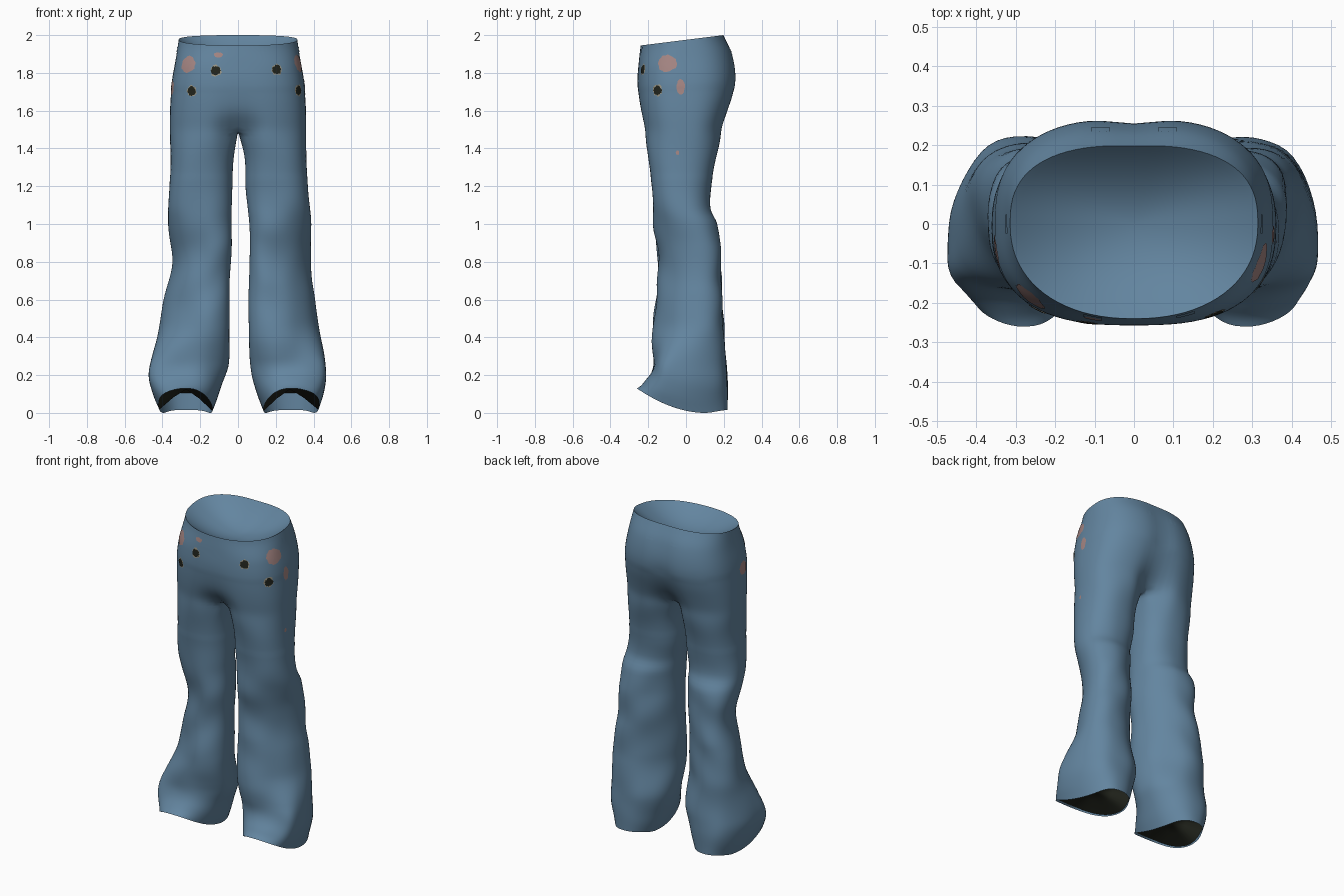
import bpy, bmesh, math, random
from mathutils import Vector, noise
from mathutils.bvhtree import BVHTree

if "Cube" in bpy.data.objects:
    bpy.data.objects.remove(bpy.data.objects["Cube"])

random.seed(4)


def material(name, rgb):
    m = bpy.data.materials.new(name)
    m.diffuse_color = (*rgb, 1)
    m.use_nodes = True
    m.node_tree.nodes["Principled BSDF"].inputs["Base Color"].default_value = m.diffuse_color
    return m


BLUE = material("denim blue", (0.125, 0.235, 0.35))
PINK = material("faded pink", (0.38, 0.24, 0.23))
DARK = material("near black", (0.016, 0.018, 0.012))
TAN = material("frayed tan", (0.33, 0.31, 0.24))

# pelvis: z, half width, front y, back y, front dent, back dent
PELVIS = [(2.0, .314, -.24, .20, 0, .01), (1.9, .328, -.25, .247, 0, .04),
          (1.78, .348, -.257, .268, 0, .05), (1.68, .357, -.254, .257, .03, .10),
          (1.58, .362, -.244, .225, .14, .25), (1.5, .362, -.23, .20, .5, .6)]
# legs: z, front y, back y, right inner x, right outer x, left inner, left outer
LEGS = [(1.5, -.225, .195, .012, .362, .008, .362), (1.4, -.207, .168, .034, .362, .02, .356),
        (1.2, -.182, .134, .04, .37, .03, .362), (1.08, -.172, .128, .05, .38, .034, .368),
        (1.0, -.165, .163, .055, .385, .035, .368), (.8, -.15, .185, .06, .38, .04, .35),
        (.6, -.155, .19, .055, .408, .045, .392), (.4, -.178, .20, .055, .44, .045, .43),
        (.25, -.17, .213, .064, .465, .052, .468), (.17, -.185, .216, .076, .468, .075, .474),
        (.08, -.222, .22, .105, .452, .105, .452), (0, -.26, .22, .135, .43, .135, .42)]


def lookup(table, z):
    """Catmull-Rom style interpolation of the table rows at height z."""
    z = min(max(z, table[-1][0]), table[0][0])
    i = next(k for k in range(len(table) - 1) if z >= table[k + 1][0])
    a, b = table[i], table[i + 1]
    p, q = table[max(i - 1, 0)], table[min(i + 2, len(table) - 1)]
    h = b[0] - a[0]
    t = (z - a[0]) / h
    out = []
    for k in range(1, len(a)):
        ma = (b[k] - p[k]) / (b[0] - p[0]) * h
        mb = (q[k] - a[k]) / (q[0] - a[0]) * h
        out.append((2*t**3 - 3*t*t + 1) * a[k] + (t**3 - 2*t*t + t) * ma
                   + (3*t*t - 2*t**3) * b[k] + (t**3 - t*t) * mb)
    return out


def smooth(t):
    t = min(max(t, 0), 1)
    return t * t * (3 - 2 * t)


def oval(a, n, twist=0):
    c, s = math.cos(a), math.sin(a + twist)
    return (math.copysign(abs(c) ** (2 / n), c), math.copysign(abs(s) ** (2 / n), s))


def pelvis_point(z, a, side):
    w, yf, yb, df, db = lookup(PELVIS, z)
    c, s = oval(a, 2.2 + .5 * smooth((2 - z) / .15) if a < 0 else 2.6)
    x = w * c
    dent = math.exp(-(x / .075) ** 2)
    y = s * -yf * (1 - df * dent) if s < 0 else s * yb * (1 - db * dent)
    if z > 1.6:  # waist tilts up to the back
        z = 1.6 + (z - 1.6) * (.375 + .125 * y) / .4
    return Vector((side * x, y, z))


def hem(y):
    return .13 * min(max((.1 - y) / .36, 0), 1) ** 1.9 + .015 * smooth((y - .1) / .12)


def leg_point(z, a, side):
    yf, yb, ri, ro, li, lo = lookup(LEGS, z)
    xi, xo = (ri, ro) if side > 0 else (li, lo)
    flare = smooth((.5 - z) / .3)
    # shins are turned: fuller at the outer back and inner front
    twist = .32 * smooth((1.2 - z) / .35) * smooth((z - .22) / .25)
    c, s = oval(a, 2.3 - twist * .6, twist)
    x, y = (xi + xo) / 2 + (xo - xi) / 2 * c, (yf + yb) / 2 + (yb - yf) / 2 * s
    y -= .08 * flare * max(c, 0) * (1 - s * s)  # flare leans to the front outside
    # cloth wrinkles, strongest around the knee and shin
    amp = smooth((1.3 - z) / .4) * smooth(z / .15)
    d = .014 * noise.noise(Vector((x * 6, y * 6, z * 4.5 + side * 7)))
    d += .004 * math.sin(z * 20 + 3.2 * c + side) * math.exp(-((z - .75) / .3) ** 2)
    x, y = x + c * d * amp * .6, y + s * d * amp
    if z < .3:  # hem is lifted over the foot
        h = hem(y)
        z = h + z * (.3 - h) / .3
    return Vector((side * x, y, z))


def finish(name, bm, mat, facing=None):
    bm.normal_update()
    if facing is not None and sum((f.normal.dot(facing) for f in bm.faces)) < 0:
        bmesh.ops.reverse_faces(bm, faces=bm.faces[:])
    for f in bm.faces:
        f.smooth = True
    me = bpy.data.meshes.new(name)
    bm.to_mesh(me)
    ob = bpy.data.objects.new(name, me)
    bpy.context.collection.objects.link(ob)
    me.materials.append(mat)
    return ob


def strip(bm, a, b, closed):
    n = len(a)
    for i in range(n if closed else n - 1):
        j = (i + 1) % n
        bm.faces.new((a[i], a[j], b[j], b[i]))


def fan(bm, ring, top):
    for i in range(len(ring)):
        bm.faces.new((ring[i], ring[(i + 1) % len(ring)], top))


# trousers: two half pelvises that share the centre line, each running into a leg
M, K = 41, 16
ARC = [math.radians(-90 + 180 * i / (M - 1)) for i in range(M)]
TURN = [a * 130 / 90 for a in ARC] + [math.radians(130 + 100 * (i + 1) / (K + 1)) for i in range(K)]
bm = bmesh.new()
for side in (1, -1):
    prev = None
    for r in range(26):
        row = [bm.verts.new(pelvis_point(2 - .02 * r, a, side)) for a in ARC]
        if prev:
            strip(bm, prev, row, False)
        prev = row
    front, back = prev[0].co.copy(), prev[-1].co.copy()
    prev = prev + [bm.verts.new(back.lerp(front, (i + 1) / (K + 1))) for i in range(K)]
    start = [v.co.copy() for v in prev]
    for r in range(1, 76):
        z = 1.5 - .02 * r
        t = min((1.5 - z) / .2, 1)
        row = []
        for p, a in zip(start, TURN):  # inner thigh opens faster than the outside
            inner = smooth((min(a, math.tau - a) if a > 0 else -a) / 2.2 - .2)
            w = smooth(t) * (1 - inner) + (1 - (1 - t) ** 2) * inner
            row.append(bm.verts.new(Vector((p.x, p.y, z)).lerp(leg_point(z, a, side), w)))
        strip(bm, prev, row, True)
        prev = row
bmesh.ops.remove_doubles(bm, verts=bm.verts[:], dist=.0004)
bmesh.ops.recalc_face_normals(bm, faces=bm.faces[:])
upper = [v for v in bm.verts if 1.25 < v.co.z < 1.72]
for _ in range(8):
    bmesh.ops.smooth_vert(bm, verts=upper, factor=.4, use_axis_x=True, use_axis_y=True, use_axis_z=True)
if sum(f.normal.y * f.calc_center_median().y for f in bm.faces) < 0:
    bmesh.ops.reverse_faces(bm, faces=bm.faces[:])
tree = BVHTree.FromBMesh(bm)
finish("trousers", bm, BLUE)

# shallow bowl closing the waist
bm = bmesh.new()
rim = [pelvis_point(2, a, 1) for a in ARC] + [pelvis_point(2, a, -1) for a in ARC[-2:0:-1]]
prev = None
for k in range(16):
    r = 1 - k / 16
    drop = .11 * (1 - r ** 2)
    row = [bm.verts.new((p.x * r, p.y * r, 1.975 + (p.z - 1.975) * r - drop)) for p in rim]
    if prev:
        strip(bm, prev, row, True)
    prev = row
fan(bm, prev, bm.verts.new((0, 0, 1.865)))
finish("waist_lining", bm, BLUE, Vector((0, 0, 1)))

# inside of each hem, closed by a dark cap
for side, name in ((1, "right"), (-1, "left")):
    inside, cap = bmesh.new(), bmesh.new()
    low, high, edge = [], [], []
    for a in TURN:
        p = leg_point(0, a, side)
        lift = .01 + .08 * smooth((p.y + .1) / .25) * smooth(2.6 * (1 - abs(math.cos(a))))
        h = hem(p.y)
        q = leg_point(lift / (.3 - h) * .3, a, side)
        mid = Vector((side * .275, -.02, q.z))
        q = mid + (q - mid) * .98
        low.append(inside.verts.new(p))
        high.append(inside.verts.new(q))
        edge.append(cap.verts.new(q))
    strip(inside, low, high, True)
    inside.normal_update()
    c = Vector((side * .275, -.02, .1))
    if sum(f.normal.dot(c - f.calc_center_median()) for f in inside.faces) < 0:
        bmesh.ops.reverse_faces(inside, faces=inside.faces[:])
    finish(name + "_hem_inside", inside, BLUE)
    half = [cap.verts.new(v.co.lerp(Vector((side * .275, -.02, .12)), .5) + Vector((0, 0, .01))) for v in edge]
    strip(cap, edge, half, True)
    fan(cap, half, cap.verts.new((side * .275, -.02, .125)))
    finish(name + "_leg_cap", cap, DARK, Vector((0, 0, -1)))


def plate(name, view, u, z, ru, rz, mat, lift=.003, jag=.2, box=False):
    """Thin patch wrapped on the cloth; view is the side it is placed from."""
    pos = Vector((u, 0, z)) if view.y else Vector((0, u, z))
    hit, normal, _, _ = tree.ray_cast(pos + view * 2, -view)
    if hit is None:
        return
    n = Vector((normal.x, normal.y, 0)).normalized()
    if n.dot(view) < 0:
        n = -n
    across = Vector((-n.y, n.x, 0))
    bm = bmesh.new()
    rings, N = [], 24
    shape = [1 + random.uniform(-jag, jag) for _ in range(N)]

    def wrap(p):
        return bm.verts.new((tree.ray_cast(p + n * .3, -n)[0] or p) + n * lift)

    for k in range(4):
        ring = []
        for i in range(N):
            c, s = math.cos(math.tau * i / N), math.sin(math.tau * i / N)
            r = (k + 1) / 4 * (1 / max(abs(c), abs(s)) if box else shape[i])
            ring.append(wrap(hit + across * (c * r * ru) + Vector((0, 0, s * r * rz))))
        if rings:
            strip(bm, ring, rings[-1], True)
        rings.append(ring)
    fan(bm, rings[0], wrap(hit))
    finish(name, bm, mat, n)


FRONT, BACK = Vector((0, -1, 0)), Vector((0, 1, 0))
RIGHT, LEFT = Vector((1, 0, 0)), Vector((-1, 0, 0))

# worn holes with frayed edges
for view, u, z in ((FRONT, -.117, 1.812), (FRONT, .205, 1.817), (FRONT, -.245, 1.705), (RIGHT, -.15, 1.708)):
    plate("frayed_edge", view, u, z, .03, .029, TAN, .002, .15)
    plate("worn_hole", view, u, z, .025, .024, DARK, .003, .15)

# faded patches
for view, u, z, ru, rz in ((FRONT, -.264, 1.845, .047, .044), (LEFT, -.07, 1.722, .042, .04),
                           (FRONT, -.103, 1.896, .024, .014), (RIGHT, -.1, 1.85, .052, .046),
                           (RIGHT, -.028, 1.726, .022, .04), (RIGHT, -.045, 1.378, .009, .012)):
    plate("faded_patch", view, u, z, ru, rz, PINK, .002, .08)

# belt loops
for view, u in ((FRONT, -.105), (FRONT, .13), (BACK, -.085), (BACK, .085), (RIGHT, 0), (LEFT, 0)):
    plate("belt_loop", view, u, 1.92 if view.y <= 0 else 1.91, .024, .016, BLUE, .002, 0, True)
